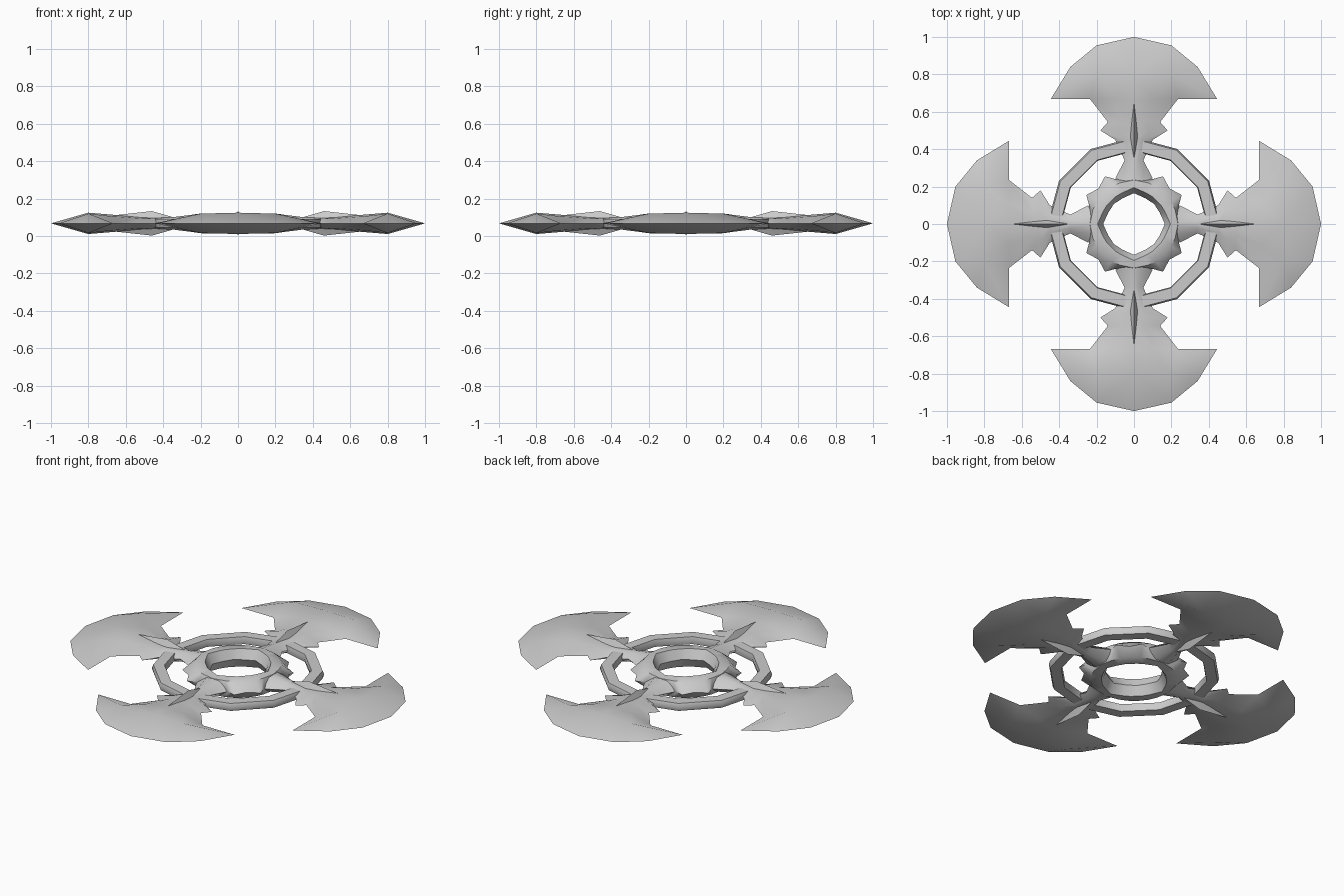
import bpy, bmesh, math
from mathutils import Matrix, Vector

if "Cube" in bpy.data.objects:
    bpy.data.objects.remove(bpy.data.objects["Cube"])

MID = 0.0675  # height of the symmetry plane

steel = bpy.data.materials.new("grey_steel")
steel.use_nodes = True
colour = (0.6, 0.6, 0.6, 1)
steel.diffuse_color = colour
steel.node_tree.nodes["Principled BSDF"].inputs["Base Color"].default_value = colour


def build(name, faces, mirrors, turn=0, smooth=50):
    """Make an object from one symmetric piece, mirrored and then welded."""
    bm = bmesh.new()
    for face in faces:
        bm.faces.new([bm.verts.new(p) for p in face])
    for matrix in mirrors:
        copy = bmesh.ops.duplicate(bm, geom=bm.verts[:] + bm.edges[:] + bm.faces[:])
        new = [v for v in copy["geom"] if isinstance(v, bmesh.types.BMVert)]
        bmesh.ops.transform(bm, matrix=matrix, verts=new)
    bmesh.ops.remove_doubles(bm, verts=bm.verts, dist=0.0005)
    bmesh.ops.recalc_face_normals(bm, faces=bm.faces)
    mesh = bpy.data.meshes.new(name)
    bm.to_mesh(mesh)
    bm.free()
    mesh.materials.append(steel)
    obj = bpy.data.objects.new(name, mesh)
    bpy.context.collection.objects.link(obj)
    obj.location.z = MID
    obj.rotation_euler.z = turn
    bpy.ops.object.select_all(action='DESELECT')
    obj.select_set(True)
    bpy.context.view_layer.objects.active = obj
    bpy.ops.object.shade_smooth_by_angle(angle=math.radians(smooth))
    return obj


flip_x = Matrix.Scale(-1, 4, (1, 0, 0))
flip_y = Matrix.Scale(-1, 4, (0, 1, 0))
flip_z = Matrix.Scale(-1, 4, (0, 0, 1))
swap_xy = Matrix.Scale(-1, 4, Vector((1, -1, 0)).normalized())


def strips(columns):
    """Quads between neighbouring rows of points."""
    return [(a[i], b[i], b[i + 1], a[i + 1])
            for a, b in zip(columns, columns[1:]) for i in range(len(a) - 1)]


# Upper half of one arm: ridge height and edge point of each row
rows = [(0.20, 0.052, 0.10, 0.245), (0.34, 0.034, 0.05, 0.34),
        (0.45, 0.030, 0.10, 0.45), (0.50, 0.032, 0.18, 0.50),
        (0.545, 0.035, 0.14, 0.545), (0.668, 0.046, 0.235, 0.668)]
arm = strips([[(0, y, h), (x * 0.45, (y + ey) / 2, h * 0.8), (x, ey, 0)]
              for y, h, x, ey in rows])

# Crescent blade around a raised shoulder
root, root_mid, corner = arm[-1][1], arm[-1][0], arm[-1][2]
root, root_mid = (0, 0.668, 0.046), (0.235 * 0.45, 0.668, 0.046 * 0.8)
corner = (0.235, 0.668, 0)
crown, shoulder = (0, 0.8, 0.057), (0.2, 0.8, 0.052)
rim = [(0, 1, 0), (0.2, 0.955, 0), (0.34, 0.84, 0), (0.445, 0.668, 0)]
blade = [(root, root_mid, crown), (root_mid, shoulder, crown),
         (root_mid, corner, shoulder), (corner, rim[3], shoulder),
         (crown, shoulder, rim[1], rim[0])]
blade += [(shoulder, rim[i + 1], rim[i]) for i in (1, 2)]

# Thin raised fin along each arm
fin_ends = [(0, 0.33, 0.028), (0, 0.655, 0.044)]
fin_peak, fin_side = (0, 0.46, 0.0655), (0.024, 0.47, 0.02)
fin = [(end, fin_side, fin_peak) for end in fin_ends]

for i, side in enumerate(("back", "left", "front", "right")):
    turn = -i * math.pi / 2
    build(side + "_blade_arm", arm + blade, [flip_x, flip_z], turn)
    build(side + "_fin", fin, [flip_x, flip_z], turn)

# Central hub: eighth of a ring with a pair of spikes at each diagonal
profile = [((0, 0.165), (0, 0.195), (0, 0.235), (0, 0.25)),
           ((0.06, 0.138), (0.065, 0.166), (0.075, 0.22), (0.10, 0.24)),
           ((0.09, 0.118), (0.10, 0.145), (0.12, 0.20), (0.155, 0.255)),
           ((0.108, 0.108), (0.122, 0.122), (0.165, 0.165), (0.19, 0.19))]
levels = (0, 0.053, 0.048, 0)
hub = strips([[(x, y, z) for (x, y), z in zip(col, levels)] for col in profile])
build("hub", hub, [swap_xy, flip_x, flip_y, flip_z], smooth=45)

# Twelve-sided outer ring
ring = []
for k in range(12):
    section = []
    for r, z in ((0.39, 0), (0.395, 0.022), (0.455, 0.022), (0.463, 0)):
        a = k * math.pi / 6
        section.append((r * math.sin(a), r * math.cos(a), z))
    ring.append(section)
build("outer_ring", strips(ring + ring[:1]), [flip_z], smooth=40)
